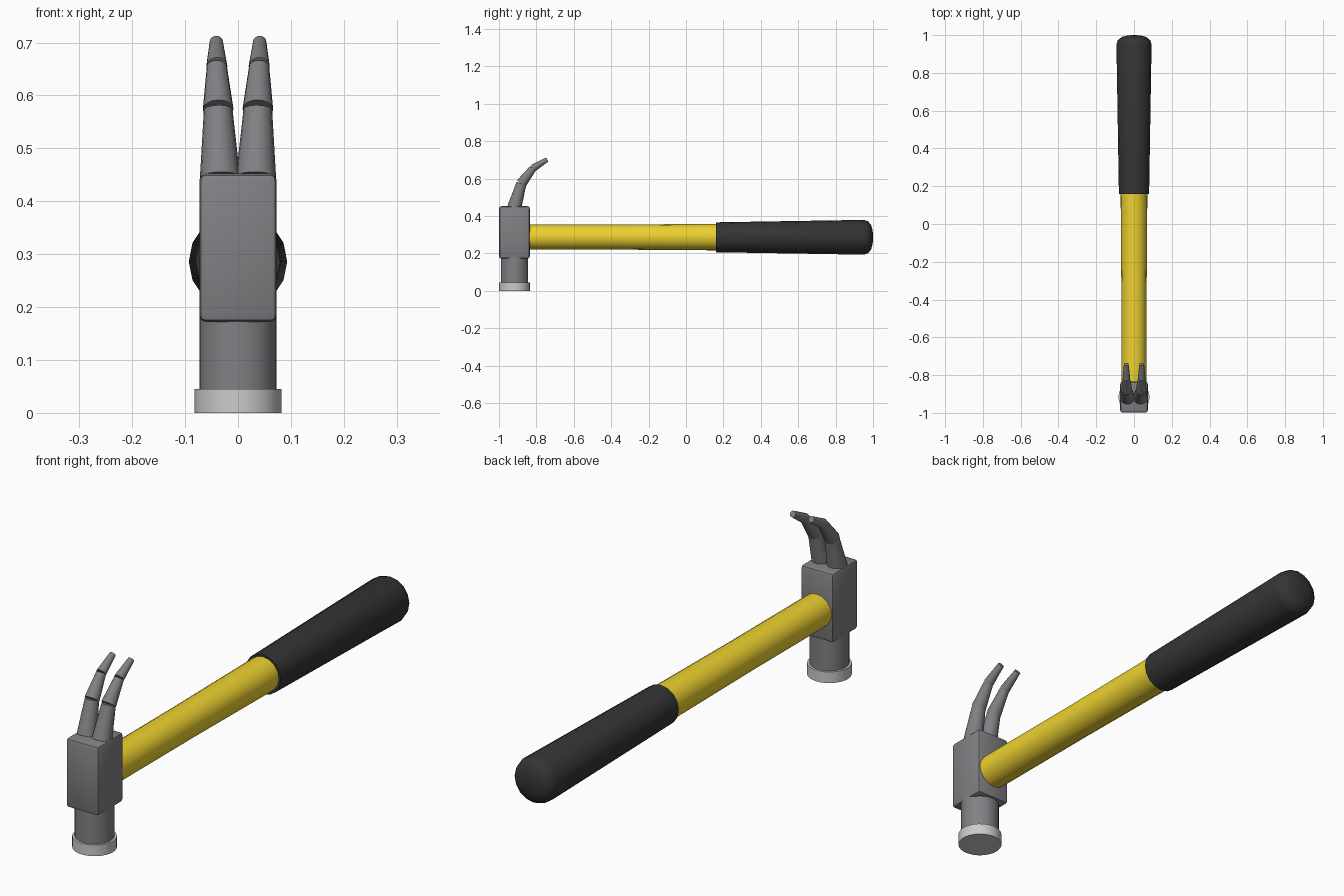
import bpy, bmesh, math
from mathutils import Vector

if "Cube" in bpy.data.objects:
    bpy.data.objects.remove(bpy.data.objects["Cube"])


def material(name, color):
    m = bpy.data.materials.new(name)
    m.diffuse_color = (*color, 1)
    m.use_nodes = True
    m.node_tree.nodes["Principled BSDF"].inputs["Base Color"].default_value = m.diffuse_color
    return m


steel = material("dark_steel", (0.22, 0.22, 0.235))
bright = material("bright_steel", (0.62, 0.62, 0.62))
yellow = material("yellow", (0.85, 0.64, 0.03))
black = material("black_rubber", (0.035, 0.035, 0.035))


def make_object(name, bm, mat):
    bmesh.ops.recalc_face_normals(bm, faces=bm.faces)
    me = bpy.data.meshes.new(name)
    bm.to_mesh(me)
    bm.free()
    me.materials.append(mat)
    ob = bpy.data.objects.new(name, me)
    bpy.context.collection.objects.link(ob)
    bpy.ops.object.select_all(action='DESELECT')
    ob.select_set(True)
    bpy.context.view_layer.objects.active = ob
    bpy.ops.object.shade_smooth_by_angle(angle=math.radians(35))
    return ob


def lathe(name, start, end, profile, sides, mat):
    """Round part along start->end; profile = (distance, radius) pairs."""
    axis = (Vector(end) - Vector(start)).normalized()
    u = Vector((1, 0, 0))
    u = (u - axis * u.dot(axis)).normalized()
    v = axis.cross(u)
    bm = bmesh.new()
    rings = []
    for d, r in profile:
        ring = []
        for i in range(sides):
            a = 2 * math.pi * i / sides
            ring.append(bm.verts.new(Vector(start) + axis * d
                                     + (u * math.cos(a) + v * math.sin(a)) * r))
        rings.append(ring)
    for a, b in zip(rings, rings[1:]):
        for i in range(sides):
            j = (i + 1) % sides
            bm.faces.new((a[i], a[j], b[j], b[i]))
    bm.faces.new(rings[0])
    bm.faces.new(rings[-1])
    return make_object(name, bm, mat)


HEAD_Y = -0.917

# Head block with softened edges
bm = bmesh.new()
bmesh.ops.create_cube(bm, size=1)
for vert in bm.verts:
    vert.co = Vector((vert.co.x * 0.146, vert.co.y * 0.164 + HEAD_Y,
                      vert.co.z * 0.28 + 0.312))
bmesh.ops.bevel(bm, geom=bm.edges[:], offset=0.012, segments=2,
                profile=0.5, affect='EDGES')
make_object("head_block", bm, steel)

# Neck and striking face
lathe("neck", (0, HEAD_Y, 0.03), (0, HEAD_Y, 1),
      [(0, 0.073), (0.16, 0.073)], 32, steel)
lathe("striking_face", (0, HEAD_Y, 0), (0, HEAD_Y, 1),
      [(0, 0.082), (0.045, 0.082)], 32, bright)

# Two claws, each made of three tapering, tilted segments
path = [(0.034, -0.918, 0.445), (0.0375, -0.88, 0.574),
        (0.040, -0.818, 0.655), (0.041, -0.742, 0.702)]
radii = [(0.038, 0.027), (0.029, 0.019), (0.020, 0.0125)]
for side, label in ((-1, "left"), (1, "right")):
    pts = [Vector((side * x, y, z)) for x, y, z in path]
    for i, (r0, r1) in enumerate(radii):
        length = (pts[i + 1] - pts[i]).length
        lathe(f"claw_{label}_{i + 1}", pts[i], pts[i + 1],
              [(0, r0), (length, r1)], 16, steel)

# Yellow shaft
lathe("shaft", (0, -0.9, 0.287), (0, 1, 0.287),
      [(0, 0.067), (0.55, 0.067), (1.1, 0.071)], 16, yellow)

# Rubber grip with a domed end
lathe("grip", (0, 0.16, 0.286), (0, 1, 0.286),
      [(0, 0.080), (0.79, 0.093), (0.813, 0.086),
       (0.83, 0.065), (0.838, 0.035), (0.84, 0.008)], 16, black)
